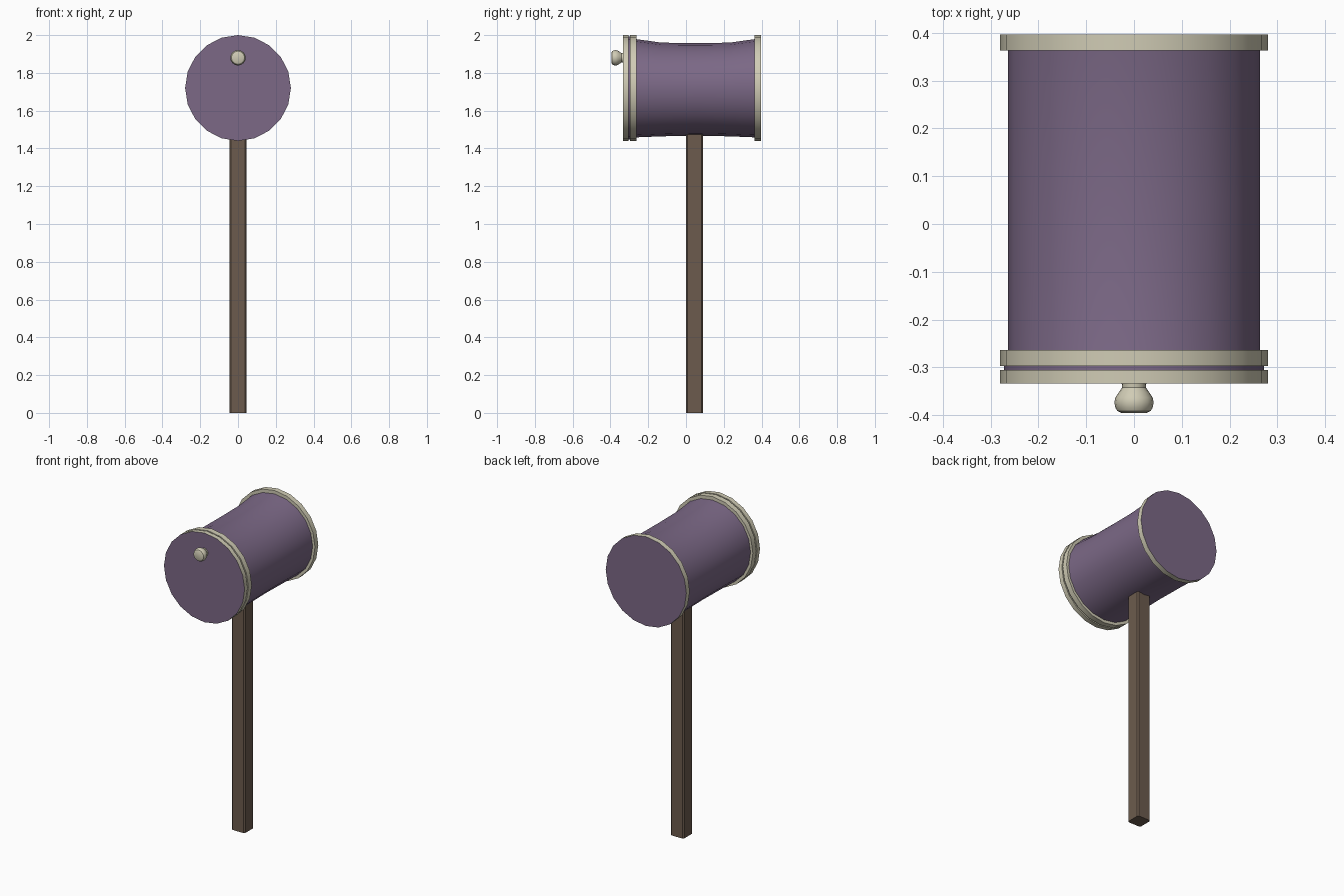
import bpy, bmesh
from math import sin, cos, pi, radians

if "Cube" in bpy.data.objects:
    bpy.data.objects.remove(bpy.data.objects["Cube"])

def material(name, rgb):
    m = bpy.data.materials.new(name)
    m.diffuse_color = (*rgb, 1)
    m.use_nodes = True
    m.node_tree.nodes["Principled BSDF"].inputs["Base Color"].default_value = m.diffuse_color
    return m

PURPLE = material("purple", (0.20, 0.14, 0.24))
CREAM = material("cream", (0.63, 0.60, 0.46))
BROWN = material("brown", (0.15, 0.105, 0.075))
HEAD_Z = 1.72

def finish(name, bm, mats, angle=30):
    bmesh.ops.recalc_face_normals(bm, faces=bm.faces)
    mesh = bpy.data.meshes.new(name)
    bm.to_mesh(mesh)
    bm.free()
    obj = bpy.data.objects.new(name, mesh)
    bpy.context.collection.objects.link(obj)
    for m in mats:
        mesh.materials.append(m)
    bpy.ops.object.select_all(action='DESELECT')
    obj.select_set(True)
    bpy.context.view_layer.objects.active = obj
    bpy.ops.object.shade_smooth_by_angle(angle=radians(angle))
    return obj

def lathe(name, profile, z, mats, sides=20, face_caps=()):
    """Loft along y; profile rows are (y, half width, up height, down height)."""
    bm = bmesh.new()
    rings = []
    for y, rx, up, down in profile:
        ring = []
        for i in range(sides):
            a = 2 * pi * i / sides
            s = sin(a)
            ring.append(bm.verts.new((rx * cos(a), y, z + s * (up if s > 0 else down))))
        rings.append(ring)
    for a, b in zip(rings, rings[1:]):
        for i in range(sides):
            j = (i + 1) % sides
            bm.faces.new((a[i], a[j], b[j], b[i]))
    for k, ring in enumerate((rings[0], rings[-1])):
        bm.faces.new(ring).material_index = 1 if k in face_caps else 0
    return finish(name, bm, mats)

def round_rows(pairs):
    return [(y, r, r, r) for y, r in pairs]

# Drum body, pinched in height between its ends
lathe("head_body", [(-0.28, 0.264, 0.261, 0.262), (-0.13, 0.264, 0.240, 0.256),
                    (0.05, 0.264, 0.238, 0.252), (0.23, 0.264, 0.240, 0.256),
                    (0.38, 0.264, 0.261, 0.262)], HEAD_Z, [PURPLE])

# Rim bands, with purple striking faces on the outer ends
lathe("front_rim", round_rows([(-0.334, 0.28), (-0.305, 0.28)]), HEAD_Z, [CREAM, PURPLE], face_caps=(0,))
lathe("inner_rim", round_rows([(-0.297, 0.28), (-0.263, 0.28)]), HEAD_Z, [CREAM])
lathe("back_rim", round_rows([(0.363, 0.28), (0.396, 0.28)]), HEAD_Z, [CREAM, PURPLE], face_caps=(1,))
lathe("rim_spacer", round_rows([(-0.32, 0.272), (-0.28, 0.272)]), HEAD_Z, [PURPLE])

# Knob on the front face
lathe("knob", round_rows([(-0.33, 0.026), (-0.342, 0.025), (-0.352, 0.032), (-0.363, 0.039),
                          (-0.373, 0.041), (-0.384, 0.039), (-0.391, 0.035), (-0.395, 0.027)]),
      1.88, [CREAM], sides=16)

# Square handle with chamfered long edges
bm = bmesh.new()
bmesh.ops.create_cube(bm, size=1)
for v in bm.verts:
    v.co = (v.co.x * 0.092, v.co.y * 0.092 + 0.045, (v.co.z + 0.5) * 1.5)
long_edges = [e for e in bm.edges if abs(e.verts[0].co.z - e.verts[1].co.z) > 1]
bmesh.ops.bevel(bm, geom=long_edges, offset=0.008, segments=1, affect='EDGES')
finish("handle", bm, [BROWN])
